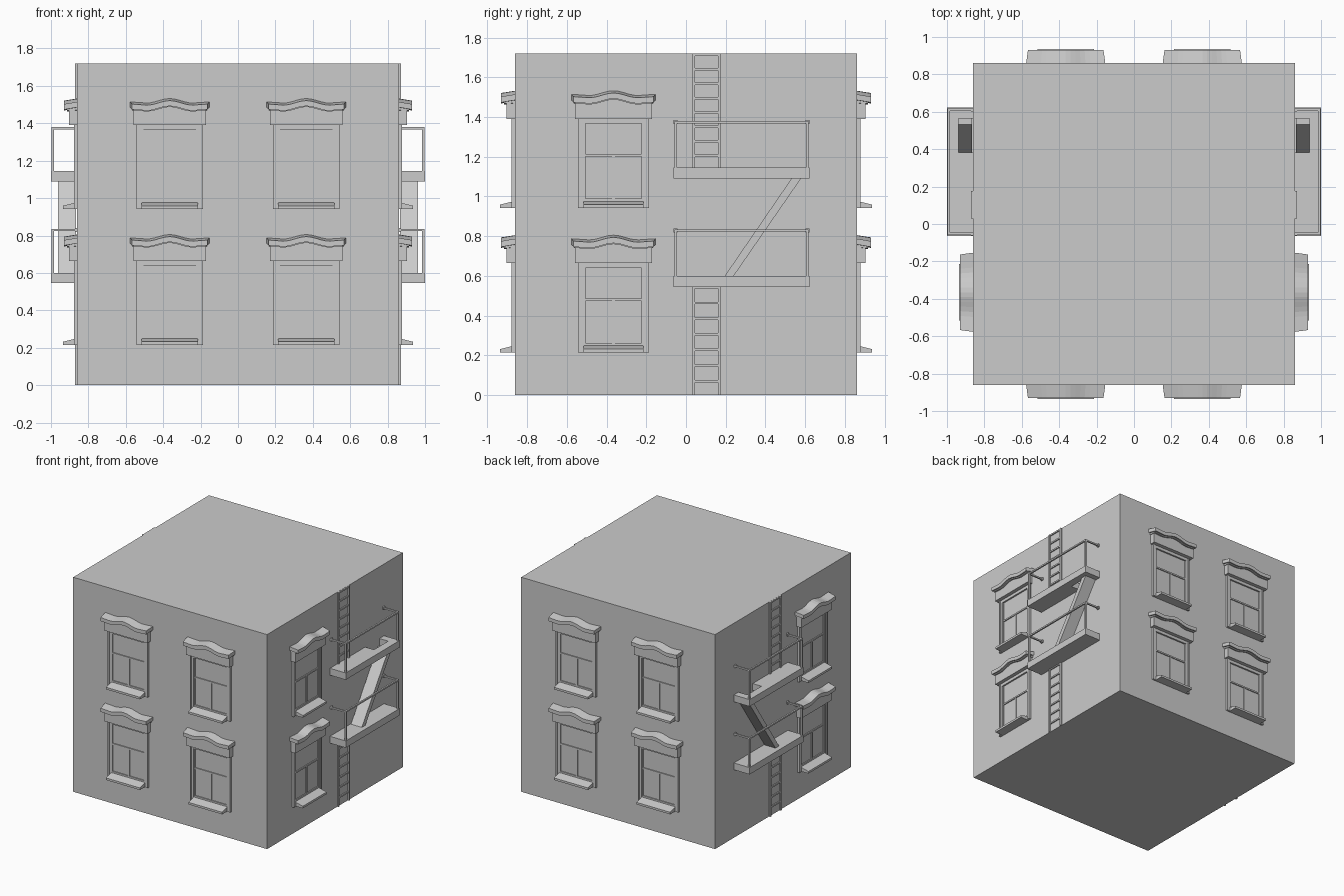
import bpy, bmesh, math

if "Cube" in bpy.data.objects:
    bpy.data.objects.remove(bpy.data.objects["Cube"])

W, H = 0.86, 1.72  # wall half width and height


def box(bm, x0, x1, y0, y1, z0, z1):
    prism(bm, [(x0, y0, z0), (x1, y0, z0), (x1, y0, z1), (x0, y0, z1)],
          [(x0, y1, z0), (x1, y1, z0), (x1, y1, z1), (x0, y1, z1)])


def prism(bm, ring_a, ring_b):
    a = [bm.verts.new(p) for p in ring_a]
    b = [bm.verts.new(p) for p in ring_b]
    n = len(a)
    bm.faces.new(a)
    bm.faces.new(b[::-1])
    for i in range(n):
        j = (i + 1) % n
        bm.faces.new((a[j], a[i], b[i], b[j]))


def mesh_of(bm, name):
    bmesh.ops.recalc_face_normals(bm, faces=bm.faces)
    me = bpy.data.meshes.new(name)
    bm.to_mesh(me)
    bm.free()
    return me


def place(me, name, loc=(0, 0, 0), rot=0):
    ob = bpy.data.objects.new(name, me)
    ob.location = loc
    ob.rotation_euler.z = rot
    bpy.context.collection.objects.link(ob)
    return ob


# Wavy hood profile: flat ends, slight dip, raised centre
def wave(u):
    t = abs(u) / 0.21
    return 0.024 * (0.5 + 0.5 * math.cos(math.pi * min(t / 0.58, 1))) + 0.006 * max(0, (t - 0.58) / 0.42)


def hood_layer(bm, hw, tip_hw, y_tip, z0, z1, drop, flat_bottom=False):
    n = 16
    us = [-1 + 2 * i / n for i in range(n + 1)]

    def ring(w, y, d):
        top = [(u * w, y, z1 - d + wave(u * w)) for u in us]
        bot = [(u * w, y, z0 + (0 if flat_bottom else wave(u * w) - d)) for u in reversed(us)]
        return top + bot
    prism(bm, ring(hw, 0.004, 0), ring(tip_hw, y_tip, drop))


# Window, outward direction is -y
def window_mesh():
    bm = bmesh.new()
    for s in (-1, 1):
        a, b = sorted((s * 0.148, s * 0.178))
        box(bm, a, b, -0.013, 0.004, 0.215, 0.665)        # jamb
        a, b = sorted((s * 0.165, s * 0.178))
        box(bm, a, b, -0.018, 0.004, 0.215, 0.665)        # outer bead
        a, b = sorted((s * 0.141, s * 0.149))
        box(bm, a, b, -0.008, 0.004, 0.25, 0.645)         # sash stile
    box(bm, -0.148, 0.148, -0.013, 0.004, 0.64, 0.665)    # head
    box(bm, -0.148, 0.148, -0.008, 0.004, 0.474, 0.486)   # meeting rail
    box(bm, -0.007, 0.007, -0.006, 0.004, 0.25, 0.476)    # mullion
    box(bm, -0.148, 0.148, -0.008, 0.004, 0.245, 0.262)   # bottom rail
    sill = [(0.004, 0.215), (-0.076, 0.215), (-0.076, 0.232), (0.004, 0.252)]
    prism(bm, [(-0.15, y, z) for y, z in sill], [(0.15, y, z) for y, z in sill])
    hood_layer(bm, 0.193, 0.193, -0.043, 0.664, 0.742, 0, True)   # frieze
    hood_layer(bm, 0.2, 0.195, -0.055, 0.738, 0.758, 0.002)       # bed moulding
    hood_layer(bm, 0.212, 0.202, -0.07, 0.753, 0.782, 0.012)      # cornice
    return mesh_of(bm, "window")


# Building block
bm = bmesh.new()
box(bm, -W, W, -W, W, 0, H)
place(mesh_of(bm, "building"), "building")

win = window_mesh()
for level in (0, 0.727):
    for x in (-0.365, 0.365):
        place(win, "front_window", (x, -W, level), 0)
        place(win, "back_window", (x, W, level), math.pi)
    place(win, "right_window", (W, -0.365, level), math.pi / 2)
    place(win, "left_window", (-W, -0.365, level), -math.pi / 2)


def mirrored(bm, name):
    ob = place(mesh_of(bm, name), name)
    m = ob.modifiers.new("mirror", 'MIRROR')
    m.use_axis = (True, False, False)


IN = W - 0.004
# Landings, the upper one with a stair opening
bm = bmesh.new()
box(bm, IN, 1, -0.063, 0.622, 0.545, 0.6)
mirrored(bm, "lower_landing")
bm = bmesh.new()
box(bm, IN, 1, -0.063, 0.383, 1.09, 1.145)
box(bm, IN, 1, 0.563, 0.622, 1.09, 1.145)
box(bm, 0.938, 1, 0.383, 0.563, 1.09, 1.145)
mirrored(bm, "upper_landing")

# Railings: corner posts, long rail and wall returns
bm = bmesh.new()
for z in (0.6, 1.145):
    top = z + 0.235
    for y in (-0.052, 0.611):
        box(bm, 0.984, 0.997, y - 0.006, y + 0.006, z, top)
        box(bm, IN, 0.997, y - 0.006, y + 0.006, top - 0.012, top)
        box(bm, IN, W + 0.012, y - 0.01, y + 0.01, top - 0.016, top + 0.004)
    box(bm, 0.984, 0.997, -0.052, 0.611, top - 0.012, top)
mirrored(bm, "railing")

# Sloping stair flight
bm = bmesh.new()
flight = [(0.195, 0.6), (0.24, 0.6), (0.58, 1.092), (0.532, 1.092)]
prism(bm, [(0.866, y, z) for y, z in flight], [(0.962, y, z) for y, z in flight])
mirrored(bm, "stair_flight")

# Wall ladders
bm = bmesh.new()
for z0, z1 in ((0, 0.55), (1.14, H)):
    for y in (0.03, 0.162):
        box(bm, IN, 0.871, y, y + 0.015, z0, z1)
    n = round((z1 - z0) / 0.077)
    for i in range(n):
        z = z0 + (i + 0.9) * (z1 - z0) / n
        box(bm, IN, 0.869, 0.04, 0.167, z - 0.006, z + 0.006)
mirrored(bm, "wall_ladder")
